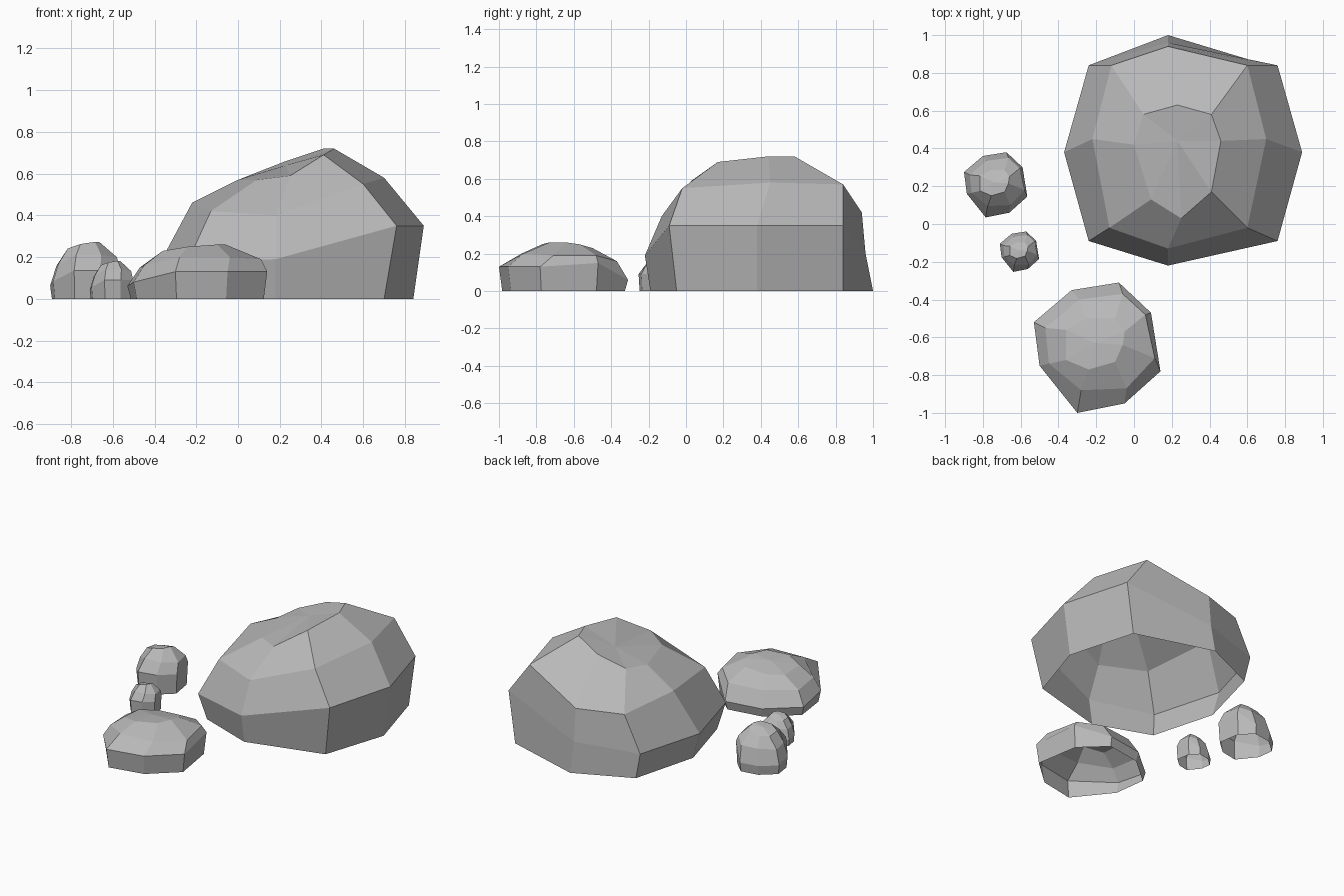
import bpy
import bmesh

default_cube = bpy.data.objects.get("Cube")
if default_cube:
    bpy.data.objects.remove(default_cube, do_unlink=True)

# One plain stone colour for every rock
STONE_COLOUR = (0.48, 0.48, 0.48, 1)
stone = bpy.data.materials.new("stone grey")
stone.use_nodes = True
stone.diffuse_color = STONE_COLOUR
stone.node_tree.nodes["Principled BSDF"].inputs["Base Color"].default_value = STONE_COLOUR


def loft_rock(mesh_name, rings, peak):
    """Join stacked rings (in hundredths of a unit) into an open-bottomed, faceted rock."""
    bm = bmesh.new()
    loops = [[bm.verts.new([value / 100 for value in point]) for point in ring]
             for ring in rings]
    top = bm.verts.new([value / 100 for value in peak])
    count = len(loops[0])
    for lower, upper in zip(loops, loops[1:]):
        for i in range(count):
            j = (i + 1) % count
            bm.faces.new((lower[i], lower[j], upper[j], upper[i]))
    for i in range(count):
        bm.faces.new((loops[-1][i], loops[-1][(i + 1) % count], top))
    mesh = bpy.data.meshes.new(mesh_name)
    bm.to_mesh(mesh)
    bm.free()
    mesh.materials.append(stone)
    return mesh


def place_rock(name, mesh, location=(0, 0, 0), scale=(1, 1, 1)):
    rock = bpy.data.objects.new(name, mesh)
    rock.location = location
    rock.scale = scale
    bpy.context.collection.objects.link(rock)
    return rock


# Boulder rings run counter-clockwise from the front: foot, waist, shoulder, crown
boulder_foot = [(18, -19, 0), (70, -5, 0), (84, 38, 0), (71, 84, 0),
                (18, 100, 0), (-20, 83, 0), (-32, 38, 0), (-20, -5, 0)]
boulder_waist = [(18, -22, 19), (76, -9, 35), (89, 38, 35), (76, 84, 35),
                 (18, 96, 20), (-24, 84, 18), (-37, 38, 18), (-24, -9, 18)]
boulder_shoulder = [(18, -13, 40), (60, -2, 55), (70, 45, 58), (60, 84, 57),
                    (18, 94, 42), (-12, 84, 42), (-22, 45, 46), (-13, -2, 42)]
boulder_crown = [(25, 3, 59), (41, 17, 69), (46, 44, 72), (41, 58, 72),
                 (23, 63, 66), (5, 58, 59), (0, 42, 57), (9, 13, 57)]
boulder_mesh = loft_rock(
    "boulder_mesh",
    [boulder_foot, boulder_waist, boulder_shoulder, boulder_crown],
    (23, 44, 64))
place_rock("large_boulder", boulder_mesh)

# Shared low stone, centred on its own origin, with its foot drawn in from the waist
stone_waist = [(-11, -35, 13), (14, -30, 13), (33, -13, 13), (28, 18, 15),
               (11, 34, 6), (-14, 30, 6), (-34, 13, 6), (-31, -10, 8)]
stone_shoulder = [(-9, -23, 20), (15, -22, 20), (30, -6, 19), (25, 17, 19),
                  (13, 28, 16), (-10, 25, 16), (-28, 10, 15), (-26, -9, 16)]
stone_crown = [(-5, -12, 25), (9, -8, 26), (13, 1, 26), (14, 8, 25),
               (9, 15, 23), (-6, 15, 22), (-17, 9, 22), (-17, -7, 23)]
FOOT_SCALE = 0.95
stone_foot = [(x * FOOT_SCALE, y * FOOT_SCALE, 0) for x, y, z in stone_waist]
stone_mesh = loft_rock(
    "stone_mesh",
    [stone_foot, stone_waist, stone_shoulder, stone_crown],
    (-2, 2, 25))

# The same stone at three sizes, the smaller ones proportionally taller
place_rock("low_stone", stone_mesh, (-0.19, -0.65, 0))
place_rock("tall_pebble", stone_mesh, (-0.73, 0.21, 0), (0.5, 0.5, 1.05))
place_rock("small_pebble", stone_mesh, (-0.605, -0.145, 0), (0.31, 0.31, 0.7))
